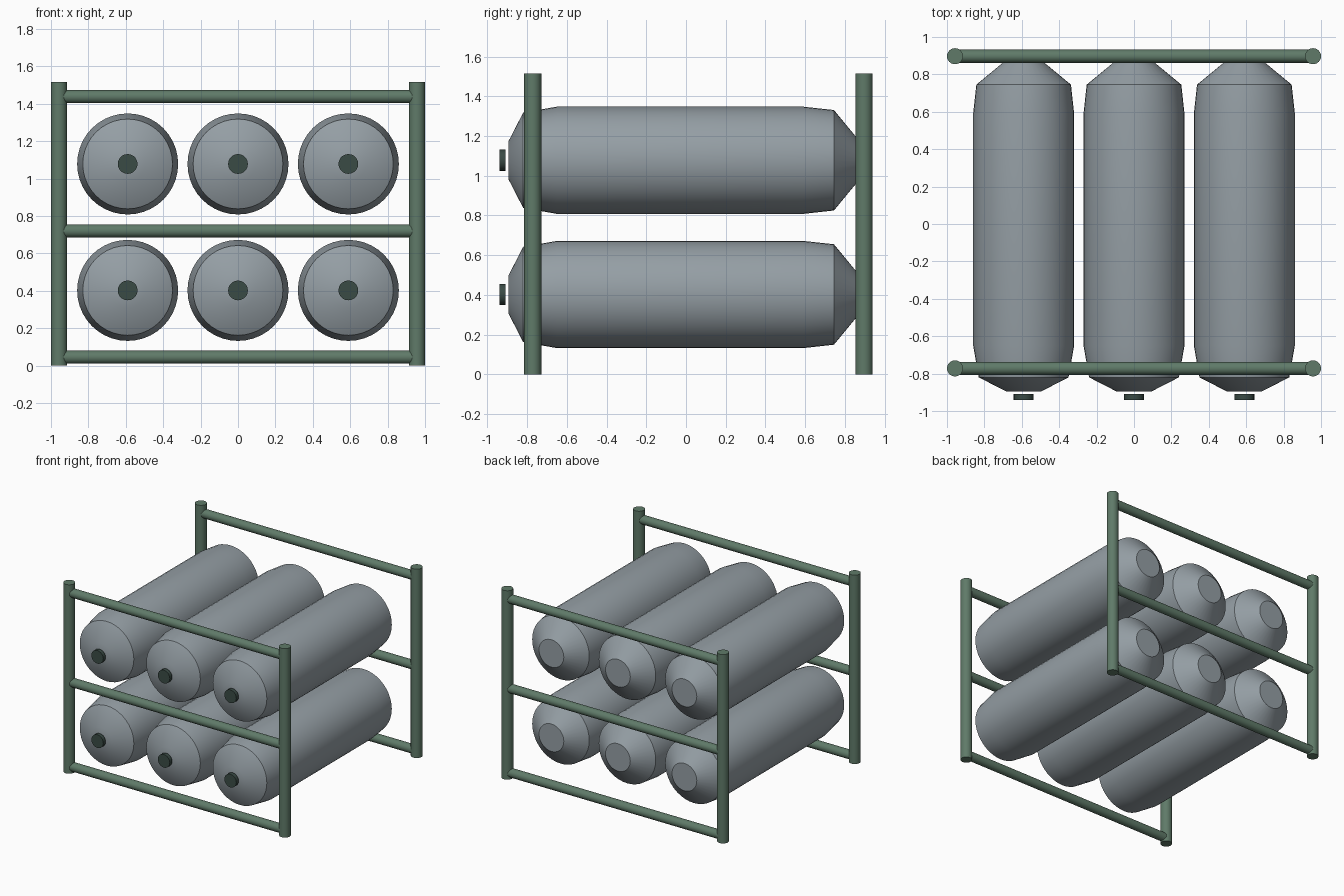
import bpy
import bmesh
import math
from mathutils import Matrix, Vector

cube = bpy.data.objects.get("Cube")
if cube:
    bpy.data.objects.remove(cube, do_unlink=True)


def material(name, color):
    mat = bpy.data.materials.new(name)
    mat.use_nodes = True
    mat.diffuse_color = (*color, 1)
    bsdf = next(n for n in mat.node_tree.nodes if n.type == "BSDF_PRINCIPLED")
    bsdf.inputs["Base Color"].default_value = (*color, 1)
    return mat


GREEN = material("frame green", (0.115, 0.195, 0.14))
GREY = material("tank grey", (0.30, 0.345, 0.375))
DARK = material("valve dark green", (0.042, 0.07, 0.06))


def lathe(name, profile, location, axis, mat, sides):
    """Closed solid of revolution from (position, radius) pairs along an axis."""
    turn = Vector((0, 0, 1)).rotation_difference(Vector(axis)).to_matrix().to_4x4()
    bm = bmesh.new()
    rings = []
    for pos, radius in profile:
        rings.append([bm.verts.new((radius * math.cos(a), radius * math.sin(a), pos))
                      for a in (math.tau * i / sides for i in range(sides))])
    for low, high in zip(rings, rings[1:]):
        for i in range(sides):
            j = (i + 1) % sides
            bm.faces.new((low[i], low[j], high[j], high[i]))
    bm.faces.new(rings[0][::-1])
    bm.faces.new(rings[-1])
    bm.transform(Matrix.Translation(location) @ turn)
    mesh = bpy.data.meshes.new(name)
    bm.to_mesh(mesh)
    bm.free()
    mesh.materials.append(mat)
    obj = bpy.data.objects.new(name, mesh)
    bpy.context.collection.objects.link(obj)
    bpy.ops.object.select_all(action="DESELECT")
    obj.select_set(True)
    bpy.context.view_layer.objects.active = obj
    bpy.ops.object.shade_smooth_by_angle(angle=math.radians(30))
    return obj


# Frame: two end racks, each with two posts and three rails
POST_X, POST_R, RAIL_R, HEIGHT = 0.957, 0.043, 0.035, 1.515
for end, y in (("front", -0.772), ("back", 0.897)):
    for side, x in (("right", -POST_X), ("left", POST_X)):
        lathe(f"{end}_{side}_post", [(0, POST_R), (HEIGHT, POST_R)],
              (x, y, 0), (0, 0, 1), GREEN, 24)
    for level, z in (("bottom", 0.045), ("middle", 0.72), ("top", 1.438)):
        lathe(f"{end}_{level}_rail", [(-POST_X, RAIL_R), (POST_X, RAIL_R)],
              (0, y, z), (1, 0, 0), GREEN, 24)

# Tanks: two rows of three, tapered at both ends, with a valve disc in front
TANK = [(-0.895, 0.094), (-0.82, 0.24), (-0.65, 0.27),
        (0.59, 0.27), (0.745, 0.253), (0.863, 0.11)]
VALVE = [(-0.94, 0.053), (-0.91, 0.053)]
for row, z in (("lower", 0.402), ("upper", 1.078)):
    for column, x in (("right", -0.59), ("centre", 0), ("left", 0.59)):
        lathe(f"{row}_{column}_tank", TANK, (x, 0, z), (0, 1, 0), GREY, 40)
        lathe(f"{row}_{column}_valve", VALVE, (x, 0, z), (0, 1, 0), DARK, 20)
